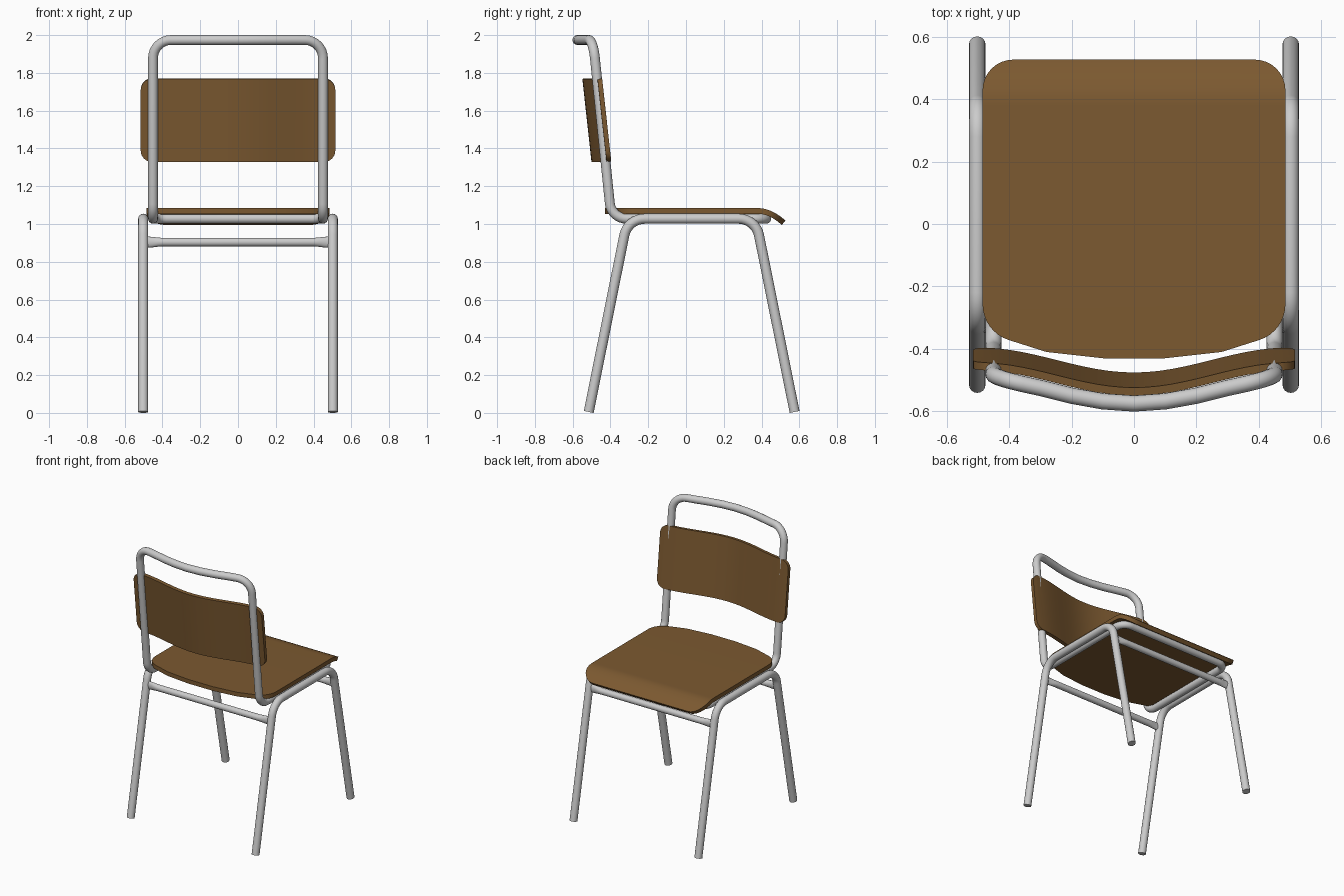
import bpy, bmesh
from math import cos, sin, tan, pi
from mathutils import Vector

if "Cube" in bpy.data.objects:
    bpy.data.objects.remove(bpy.data.objects["Cube"])

wood = bpy.data.materials.new("wood")
wood.diffuse_color = (0.2, 0.1, 0.03, 1)
wood.use_nodes = True
wood.node_tree.nodes["Principled BSDF"].inputs["Base Color"].default_value = wood.diffuse_color


def activate(ob):
    bpy.ops.object.select_all(action='DESELECT')
    ob.select_set(True)
    bpy.context.view_layer.objects.active = ob


def fillet(corners, closed=False, steps=8):
    """Turn (point, radius) corners into a path with round bends."""
    out, n = [], len(corners)
    for i, (p, r) in enumerate(corners):
        p = Vector(p)
        if r == 0 or (not closed and i in (0, n - 1)):
            out.append(p)
            continue
        d1 = (Vector(corners[i - 1][0]) - p).normalized()
        d2 = (Vector(corners[(i + 1) % n][0]) - p).normalized()
        ang = d1.angle(d2)
        c = p + (d1 + d2).normalized() * (r / sin(ang / 2))
        t = r / tan(ang / 2)
        a, b = (p + d1 * t - c).normalized(), (p + d2 * t - c).normalized()
        out += [c + a.slerp(b, k / steps) * r for k in range(steps + 1)]
    return out


def tube(name, path, radius, closed=False):
    cu = bpy.data.curves.new(name, 'CURVE')
    cu.dimensions = '3D'
    cu.bevel_depth = radius
    cu.bevel_resolution = 6
    cu.use_fill_caps = True
    sp = cu.splines.new('POLY')
    sp.points.add(len(path) - 1)
    for q, p in zip(sp.points, path):
        q.co = (*p, 1)
    sp.use_cyclic_u = closed
    ob = bpy.data.objects.new(name, cu)
    bpy.context.collection.objects.link(ob)
    activate(ob)
    bpy.ops.object.convert(target='MESH')
    bpy.ops.object.shade_smooth_by_angle(angle=0.7)
    return bpy.context.object


def panel(name, outline, cuts, axis, bend, thickness):
    """Flat outline, sliced along one axis, bent into shape and thickened."""
    bm = bmesh.new()
    bm.faces.new([bm.verts.new(p) for p in outline])
    for c in cuts:
        co = Vector((0, 0, 0))
        co[axis] = c
        no = Vector((0, 0, 0))
        no[axis] = 1
        bmesh.ops.bisect_plane(bm, geom=bm.verts[:] + bm.edges[:] + bm.faces[:],
                               plane_co=co, plane_no=no, dist=1e-5)
    for v in bm.verts:
        v.co = bend(*v.co)
    bmesh.ops.recalc_face_normals(bm, faces=bm.faces[:])
    me = bpy.data.meshes.new(name)
    bm.to_mesh(me)
    bm.free()
    me.materials.append(wood)
    ob = bpy.data.objects.new(name, me)
    bpy.context.collection.objects.link(ob)
    mod = ob.modifiers.new("thickness", 'SOLIDIFY')
    mod.thickness = thickness
    mod.offset = 0
    activate(ob)
    bpy.ops.object.modifier_apply(modifier=mod.name)
    bpy.ops.object.shade_smooth_by_angle(angle=0.7)


# Side leg frames: two splayed legs joined by a horizontal rail
for side, x in (("left", -0.502), ("right", 0.502)):
    path = fillet([((x, -0.515, 0.005), 0), ((x, -0.309, 1.028), 0.11),
                   ((x, 0.369, 1.028), 0.11), ((x, 0.575, 0.005), 0)])
    tube(side + "_leg_frame", path, 0.0265)

# Seat and back support: one closed loop of tube
half = [((0.45, 0.425, 1.028), 0.07), ((0.45, -0.395, 1.028), 0.09),
        ((0.45, -0.492, 1.974), 0.1), ((0.3, -0.525, 1.974), 0),
        ((0.2, -0.55, 1.974), 0), ((0.1, -0.568, 1.974), 0)]
loop = half + [((0, -0.575, 1.974), 0)]
loop += [((-p[0], p[1], p[2]), r) for p, r in reversed(half)]
tube("back_and_seat_frame", fillet(loop, True), 0.026, True)

# Stretchers between the legs, with flattened ends
for name, y in (("rear_stretcher", -0.334), ("front_stretcher", 0.394)):
    xs = [-0.5, -0.475, -0.45, -0.425, -0.4, 0.4, 0.425, 0.45, 0.475, 0.5]
    ob = tube(name, [(x, y, 0.904) for x in xs], 0.0225)
    for v in ob.data.vertices:
        f = min(max((abs(v.co.x) - 0.4) / 0.075, 0), 1)
        f = f * f * (3 - 2 * f)
        v.co.z = 0.904 + (v.co.z - 0.904) * (1 + 0.3 * f)
        v.co.y = y + (v.co.y - y) * (1 - 0.4 * f)

# Seat: rounded sheet with a front lip that rolls down
seat = fillet([((0.485, 0.527, 0), 0.1), ((-0.485, 0.527, 0), 0.1),
               ((-0.485, -0.345, 0), 0.12), ((-0.28, -0.41, 0), 0),
               ((-0.1, -0.43, 0), 0), ((0.1, -0.43, 0), 0),
               ((0.28, -0.41, 0), 0), ((0.485, -0.345, 0), 0.12)], True)


def bend_seat(x, y, z):
    d = max(y - 0.38, 0)
    return (x, y - 0.07 * d, 1.069 - 2.9 * d * d)


panel("seat", seat, [0.38 + 0.015 * i for i in range(10)], 1, bend_seat, 0.03)

# Backrest: rounded panel curved across its width and leaning back
rest = fillet([((sx * 0.515, 0, z), 0.06) for sx, z in
               ((-1, 1.33), (1, 1.33), (1, 1.77), (-1, 1.77))], True)


def bend_rest(x, y, z):
    return (x, -0.488 + 0.04 * (1 - cos(pi * x / 0.5)) - 0.11 * (z - 1.33), z)


panel("backrest", rest, [-0.48 + 0.04 * i for i in range(25)], 0, bend_rest, 0.025)
